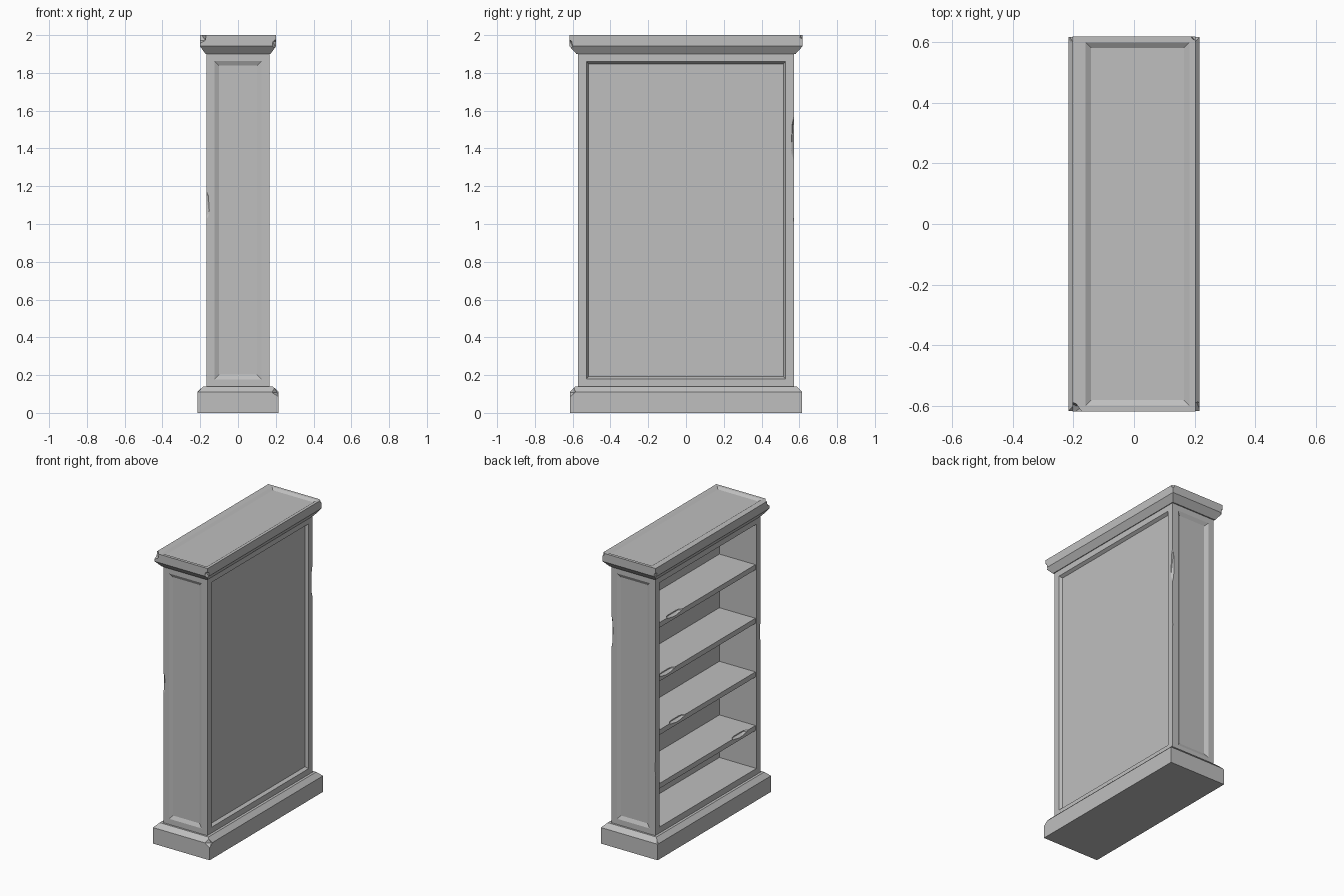
import bpy
import bmesh
from mathutils import Matrix, Vector

cube = bpy.data.objects.get("Cube")
if cube:
    bpy.data.objects.remove(cube, do_unlink=True)

grey = bpy.data.materials.new("plain grey")
grey.use_nodes = True
colour = (0.52, 0.52, 0.52, 1)
grey.diffuse_color = colour
grey.node_tree.nodes["Principled BSDF"].inputs["Base Color"].default_value = colour


def tiers(levels):
    """Stack of rectangles (half x, half y, z), closed into a solid."""
    bm = bmesh.new()
    rings = [[bm.verts.new((sx * hx, sy * hy, z))
              for sx, sy in ((-1, -1), (1, -1), (1, 1), (-1, 1))]
             for hx, hy, z in levels]
    bm.faces.new(rings[0][::-1])
    bm.faces.new(rings[-1])
    for low, high in zip(rings, rings[1:]):
        for i in range(4):
            j = (i + 1) % 4
            bm.faces.new((low[i], low[j], high[j], high[i]))
    bm.normal_update()
    return bm


def recess(bm, direction, margin, slope, depth, shift=None):
    """Sink a framed panel into the largest face that looks along direction."""
    facing = [f for f in bm.faces if f.normal.dot(Vector(direction)) > 0.99]
    face = max(facing, key=lambda f: f.calc_area())
    bmesh.ops.inset_region(bm, faces=[face], thickness=margin, use_even_offset=True)
    if shift:
        for v in face.verts:
            if v.co.x < 0:
                v.co.x += shift
    bm.normal_update()
    bmesh.ops.inset_region(bm, faces=[face], thickness=slope, depth=-depth,
                           use_even_offset=True)
    bm.normal_update()


def finish(name, bm, location=(0, 0, 0)):
    mesh = bpy.data.meshes.new(name)
    bm.to_mesh(mesh)
    bm.free()
    mesh.materials.append(grey)
    obj = bpy.data.objects.new(name, mesh)
    obj.location = location
    bpy.context.collection.objects.link(obj)
    return obj


def chip(obj, chips):
    """Knock faceted nicks, given as (centre, radii), out of the edges."""
    bm = bmesh.new()
    for centre, radii in chips:
        bmesh.ops.create_icosphere(
            bm, subdivisions=1, radius=1,
            matrix=Matrix.Translation(centre) @ Matrix.Diagonal((*radii, 1)))
    cutter = finish(obj.name + "_chips", bm)
    cutter.hide_render = True
    mod = obj.modifiers.new("chips", "BOOLEAN")
    mod.operation, mod.solver, mod.object = "DIFFERENCE", "EXACT", cutter
    graph = bpy.context.evaluated_depsgraph_get()
    mesh = bpy.data.meshes.new_from_object(obj.evaluated_get(graph))
    obj.modifiers.clear()
    obj.data = mesh
    bpy.data.objects.remove(cutter, do_unlink=True)


# Plinth with a sloped upper edge
plinth = finish("plinth", tiers([(0.215, 0.615, 0), (0.215, 0.615, 0.11),
                                 (0.185, 0.585, 0.14)]))
chip(plinth, [((0.22, -0.62, 0.13), (0.05, 0.04, 0.05)),
              ((-0.22, 0.62, 0.13), (0.02, 0.03, 0.03))])

# Carcass: panelled ends, panelled back, open towards -x
bm = tiers([(0.167, 0.572, 0.135), (0.167, 0.572, 1.905)])
for side in (-1, 1):
    recess(bm, (0, side, 0), 0.043, 0.024, 0.012)
recess(bm, (1, 0, 0), 0.045, 0.012, 0.02)
recess(bm, (-1, 0, 0), 0.047, 0.001, 0.28)
carcass = finish("carcass", bm)
chip(carcass, [((-0.175, -0.58, 1.1), (0.03, 0.02, 0.11)),
               ((0.175, 0.58, 1.45), (0.025, 0.028, 0.17)),
               ((-0.175, 0.58, 0.6), (0.015, 0.016, 0.1)),
               ((0.173, 0.578, 1.02), (0.012, 0.012, 0.04))])

# Shelves, each with one worn spot on the front edge
for i, worn_y in enumerate((-0.36, 0.32, 0.43, 0.35)):
    top = 0.475 + 0.368 * i
    shelf = finish("shelf_%d" % (i + 1),
                   tiers([(0.14, 0.53, -0.035), (0.14, 0.53, 0)]), (-0.02, 0, top))
    bpy.context.view_layer.update()
    chip(shelf, [((-0.165, worn_y, top + 0.005), (0.035, 0.11, 0.025))])

# Crown moulding with a sunken top
bm = tiers([(0.172, 0.58, 1.9), (0.202, 0.618, 1.942), (0.202, 0.618, 2)])
recess(bm, (0, 0, 1), 0.02, 0.018, 0.012, shift=0.022)
crown = finish("crown", bm)
chip(crown, [((-0.21, -0.63, 1.99), (0.05, 0.05, 0.04)),
             ((0.21, -0.625, 1.95), (0.035, 0.03, 0.035)),
             ((0.21, 0.625, 2), (0.03, 0.025, 0.03)),
             ((-0.21, 0.625, 1.95), (0.025, 0.025, 0.03))])
